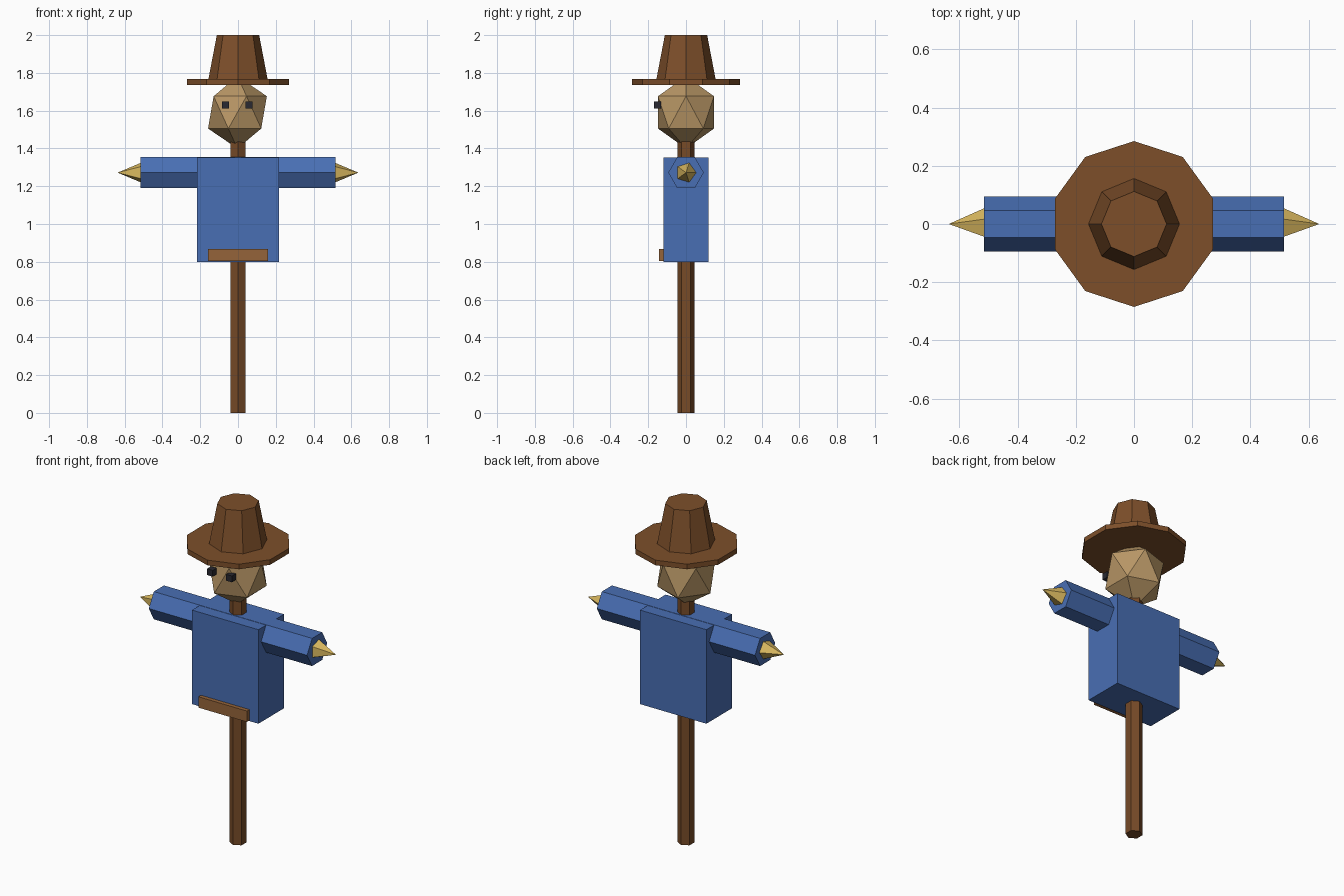
import bpy
from math import pi

if "Cube" in bpy.data.objects:
    bpy.data.objects.remove(bpy.data.objects["Cube"])


def material(name, r, g, b):
    m = bpy.data.materials.new(name)
    m.diffuse_color = [(c / 255) ** 2.2 for c in (r, g, b)] + [1]
    m.use_nodes = True
    m.node_tree.nodes["Principled BSDF"].inputs["Base Color"].default_value = m.diffuse_color
    return m


WOOD = material("wood", 118, 76, 44)
FELT = material("felt", 124, 80, 46)
LEATHER = material("leather", 148, 100, 60)
CLOTH = material("cloth", 74, 110, 178)
SACK = material("sack", 184, 150, 102)
STRAW = material("straw", 218, 184, 96)
DARK = material("dark", 45, 45, 52)


def finish(name, mat):
    ob = bpy.context.object
    ob.name = name
    ob.data.materials.append(mat)
    return ob


def cone(name, mat, sides, r1, r2, length, loc, tilt=0):
    bpy.ops.mesh.primitive_cone_add(vertices=sides, radius1=r1, radius2=r2, depth=length,
                                    location=loc, rotation=(0, tilt, 0))
    return finish(name, mat)


def box(name, mat, size, loc):
    bpy.ops.mesh.primitive_cube_add(size=1, location=loc)
    ob = finish(name, mat)
    ob.scale = size
    return ob


# Post and crossed sleeves
cone("post", WOOD, 6, 0.046, 0.046, 1.5, (0, 0, 0.75))
cone("sleeves", CLOTH, 6, 0.094, 0.094, 1.03, (0, 0, 1.272), pi / 2)

# Shirt body and belt patch
box("shirt", CLOTH, (0.432, 0.238, 0.553), (0, 0, 1.0755))
box("belt_patch", LEATHER, (0.316, 0.04, 0.064), (0, -0.123, 0.835))

# Faceted head
bpy.ops.mesh.primitive_ico_sphere_add(subdivisions=1, radius=0.174, location=(-0.003, 0, 1.591))
finish("head", SACK).scale.z = 1.1

# Hat
cone("hat_brim", FELT, 10, 0.285, 0.285, 0.03, (0, 0, 1.752))
cone("hat_crown", FELT, 8, 0.157, 0.112, 0.235, (0, 0, 1.8825))

# Straw hands and eyes, one per side
for side, s in (("left", -1), ("right", 1)):
    cone(side + "_hand", STRAW, 5, 0.055, 0, 0.124, (s * 0.575, 0, 1.272), s * pi / 2)
    box(side + "_eye", DARK, (0.037, 0.037, 0.037), (s * 0.062 - 0.003, -0.15, 1.631))
